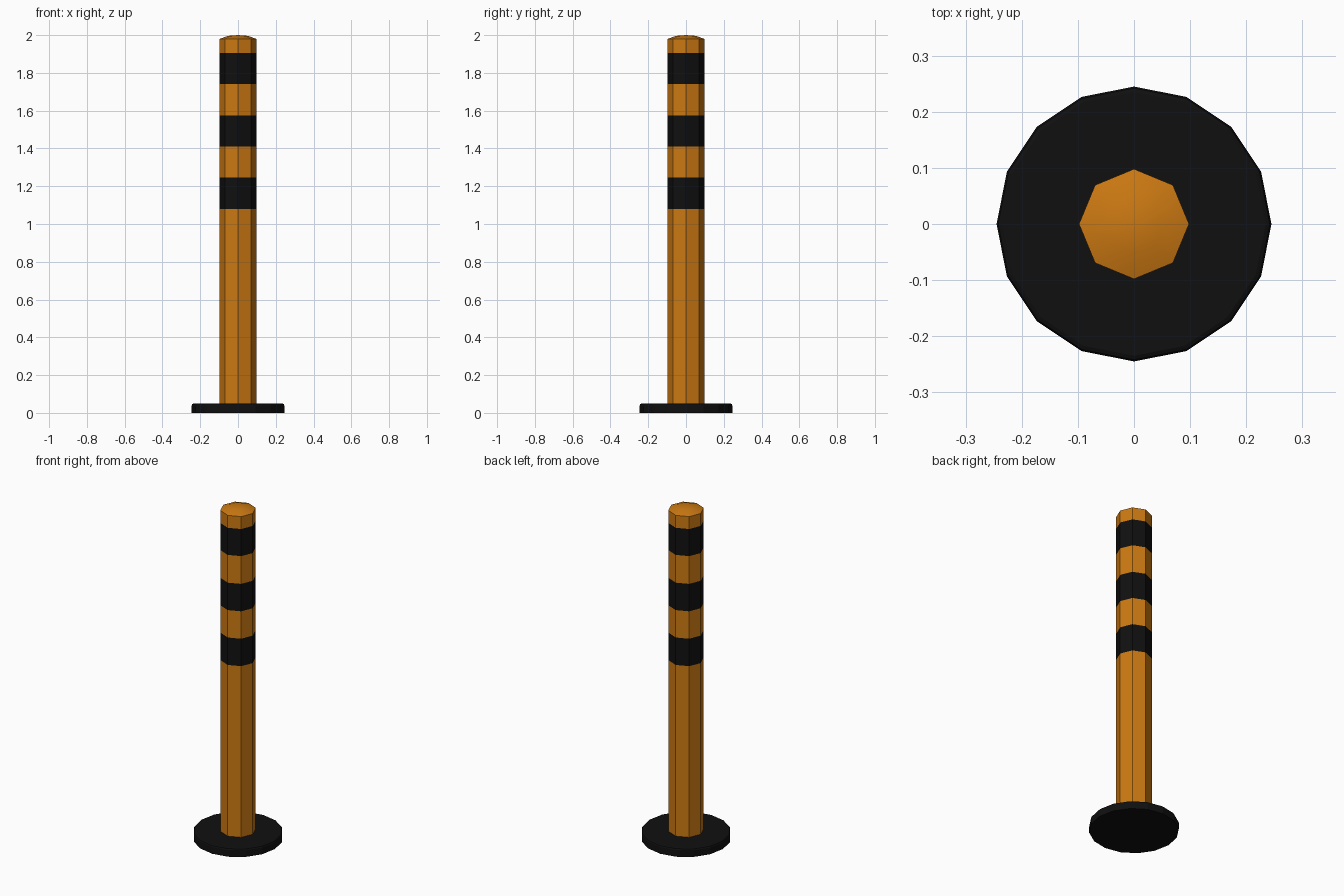
import bpy, bmesh, math

if "Cube" in bpy.data.objects:
    bpy.data.objects.remove(bpy.data.objects["Cube"])


def material(name, rgb):
    m = bpy.data.materials.new(name)
    m.diffuse_color = (*rgb, 1.0)
    m.use_nodes = True
    m.node_tree.nodes["Principled BSDF"].inputs["Base Color"].default_value = m.diffuse_color
    return m


ORANGE = material("amber orange", (0.60, 0.19, 0.006))
BLACK = material("rubber black", (0.005, 0.005, 0.005))


def lathe(name, profile, sides, materials, bands=(), smooth_above=None):
    """Turn an (r, z) profile; faces inside a height band get material 1."""
    bm = bmesh.new()
    rings = []
    for r, z in profile:
        if r == 0:
            rings.append([bm.verts.new((0, 0, z))] * sides)
        else:
            rings.append([bm.verts.new((r * math.cos(math.tau * i / sides),
                                        r * math.sin(math.tau * i / sides), z))
                          for i in range(sides)])
    for low, high in zip(rings, rings[1:]):
        for i in range(sides):
            j = (i + 1) % sides
            quad = [low[i], low[j], high[j], high[i]]
            face = bm.faces.new(list(dict.fromkeys(quad)))
            z = face.calc_center_median().z
            face.material_index = int(any(a < z < b for a, b in bands))
            face.smooth = smooth_above is not None and z > smooth_above
    bm.faces.new(rings[0][::-1])
    # keep the rim between walls and cap crisp
    for e in bm.edges:
        if len(e.link_faces) == 2 and e.calc_face_angle(0) > math.radians(35):
            e.smooth = False
    me = bpy.data.meshes.new(name)
    bm.to_mesh(me)
    bm.free()
    for m in materials:
        me.materials.append(m)
    ob = bpy.data.objects.new(name, me)
    bpy.context.collection.objects.link(ob)
    return ob


# Round foot plate with a softened top edge
lathe("base_plate", [(0.245, 0), (0.245, 0.04), (0.242, 0.047), (0.235, 0.05), (0, 0.05)],
      16, [BLACK])

# Octagonal post with three painted bands and a shallow domed cap
bands = [(1.08, 1.245), (1.41, 1.575), (1.742, 1.905)]
heights = [0.05] + [z for band in bands for z in band] + [1.98]
profile = [(0.098, z) for z in heights] + [(0.052, 1.996), (0, 2.0)]
lathe("post", profile, 8, [ORANGE, BLACK], bands, smooth_above=1.98)
